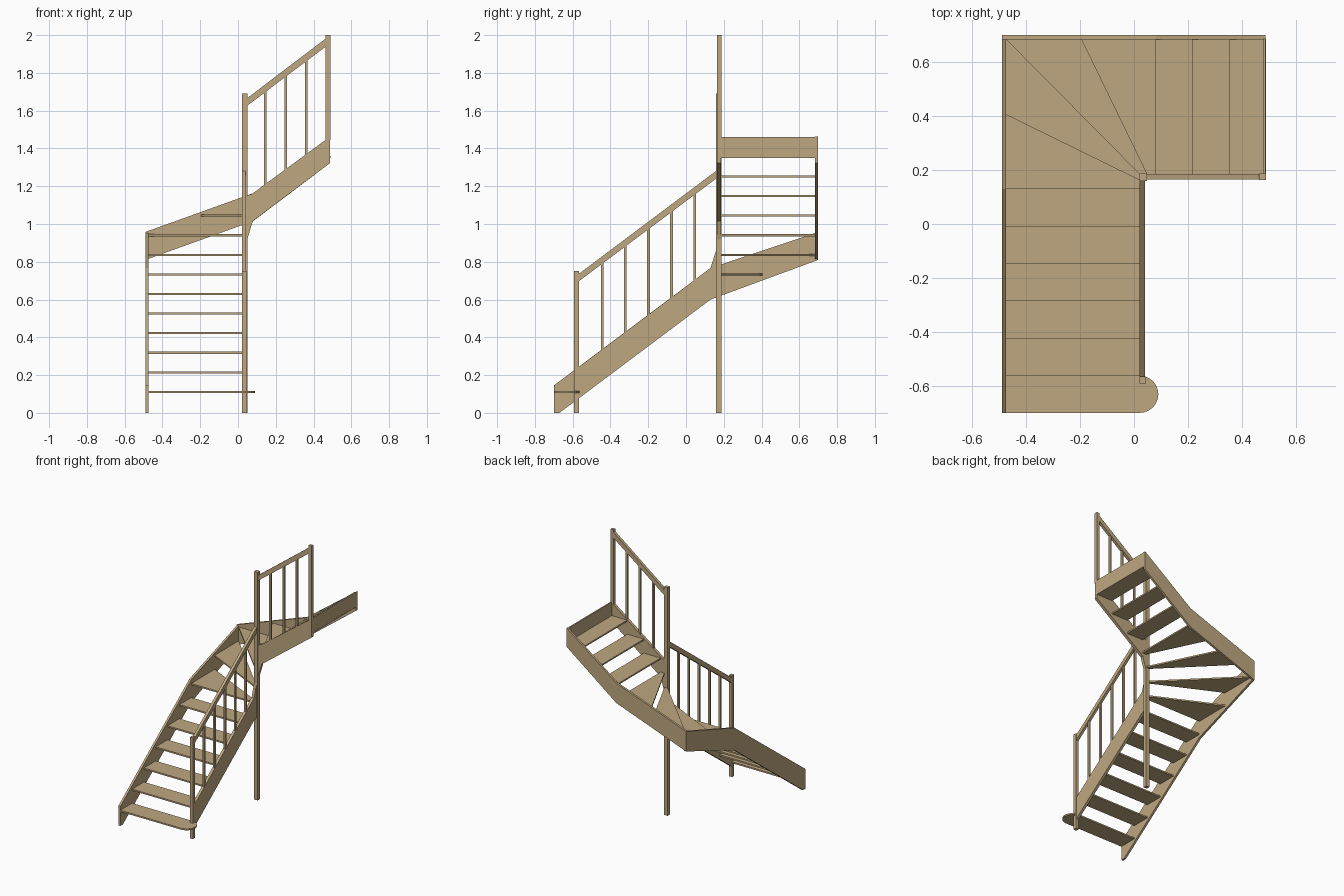
import bpy, bmesh, math

if "Cube" in bpy.data.objects:
    bpy.data.objects.remove(bpy.data.objects["Cube"])

wood = bpy.data.materials.new("wood")
wood.diffuse_color = (0.52, 0.39, 0.22, 1)
wood.use_nodes = True
wood.node_tree.nodes["Principled BSDF"].inputs["Base Color"].default_value = wood.diffuse_color


def prism(name, pts, lo, hi, axis):
    """Extrude a 2D outline along an axis ('x': pts are y,z; 'y': x,z; 'z': x,y)."""
    place = {"x": lambda a, b, t: (t, a, b),
             "y": lambda a, b, t: (a, t, b),
             "z": lambda a, b, t: (a, b, t)}[axis]
    bm = bmesh.new()
    low = [bm.verts.new(place(a, b, lo)) for a, b in pts]
    high = [bm.verts.new(place(a, b, hi)) for a, b in pts]
    bm.faces.new(low)
    bm.faces.new(high)
    n = len(pts)
    for i in range(n):
        j = (i + 1) % n
        bm.faces.new((low[i], low[j], high[j], high[i]))
    bmesh.ops.recalc_face_normals(bm, faces=bm.faces)
    mesh = bpy.data.meshes.new(name)
    bm.to_mesh(mesh)
    bm.free()
    mesh.materials.append(wood)
    ob = bpy.data.objects.new(name, mesh)
    bpy.context.collection.objects.link(ob)
    return ob


def box(name, x0, x1, y0, y1, z0, z1):
    return prism(name, [(x0, y0), (x1, y0), (x1, y1), (x0, y1)], z0, z1, "z")


RISE, GOING, SLOPE = 0.1037, 0.1383, 0.75
L, R = -0.476, 0.021          # tread ends on the lower flight
F, B = 0.184, 0.686           # tread ends on the upper flight


def tread(n, pts):
    z = 0.111 + RISE * (n - 1)
    prism(f"tread_{n:02d}", pts, z - 0.0055, z + 0.0055, "z")


# bullnose first step
r = GOING / 2
arc = [(R + r * math.cos(a), -0.7 + r + r * math.sin(a))
       for a in (math.radians(-90 + 15 * i) for i in range(13))]
tread(1, [(L, -0.7)] + arc + [(L, -0.7 + GOING)])

# lower straight steps
for n in range(2, 7):
    y = -0.7 + GOING * (n - 1)
    tread(n, [(L, y), (R, y), (R, y + GOING), (L, y + GOING)])

# winder steps fanning around the centre post
tread(7, [(L, 0.13), (R, 0.13), (R, 0.162), (L, 0.406)])
tread(8, [(L, 0.406), (R, 0.162), (R, F), (L, B)])
tread(9, [(L, B), (R, F), (0.048, F), (-0.196, B)])
tread(10, [(-0.196, B), (0.048, F), (0.079, F), (0.079, B)])

# upper straight steps and the top riser
for n in range(11, 14):
    x = 0.079 + 0.1365 * (n - 11)
    tread(n, [(x, F), (x + 0.1365, F), (x + 0.1365, B), (x, B)])
box("top_riser", 0.478, 0.488, F, B, 1.35, 1.461)

# outer stringers along the walls
prism("outer_stringer_lower",
      [(-0.7, 0), (-0.67, 0), (0.13, 0.6), (0.7, 0.81), (0.7, 0.958),
       (0.13, 0.767), (-0.7, 0.145)], -0.49, -0.474, "x")
prism("outer_stringer_upper",
      [(-0.49, 0.81), (0.08, 1.015), (0.488, 1.323), (0.488, 1.463),
       (0.08, 1.163), (-0.49, 0.958)], 0.684, 0.7, "y")

# inner stringers, flared where they meet the centre post
prism("inner_stringer_lower",
      [(-0.575, 0.071), (0.13, 0.6), (0.162, 0.613), (0.162, 0.87),
       (0.13, 0.767), (-0.575, 0.238)], 0.02, 0.04, "x")
prism("inner_stringer_upper",
      [(0.045, 0.905), (0.078, 1.015), (0.488, 1.323), (0.488, 1.463),
       (0.075, 1.16), (0.045, 1.15)], 0.164, 0.186, "y")

# newel posts
box("bottom_newel", 0.02, 0.044, -0.592, -0.566, 0, 0.75)
box("centre_newel", 0.02, 0.049, 0.16, 0.187, 0, 1.69)
box("top_newel", 0.464, 0.489, 0.163, 0.187, 1.445, 2.0)

# handrails
prism("handrail_lower", [(-0.57, 0.695), (0.162, 1.242), (0.162, 1.283), (-0.57, 0.734)],
      0.021, 0.041, "x")
prism("handrail_upper", [(0.047, 1.625), (0.466, 1.94), (0.466, 1.983), (0.047, 1.665)],
      0.164, 0.185, "y")

# balusters
w = 0.007
for i in range(5):
    y = -0.443 + 0.1222 * i
    z = 0.238 + (y + 0.575) * SLOPE
    box(f"lower_baluster_{i + 1}", 0.031 - w, 0.031 + w, y - w, y + w, z - 0.01, z + 0.485)
for i in range(3):
    x = 0.145 + 0.108 * i
    z = 1.16 + (x - 0.075) * SLOPE
    box(f"upper_baluster_{i + 1}", x - w, x + w, 0.175 - w, 0.175 + w, z - 0.01, z + 0.5)
